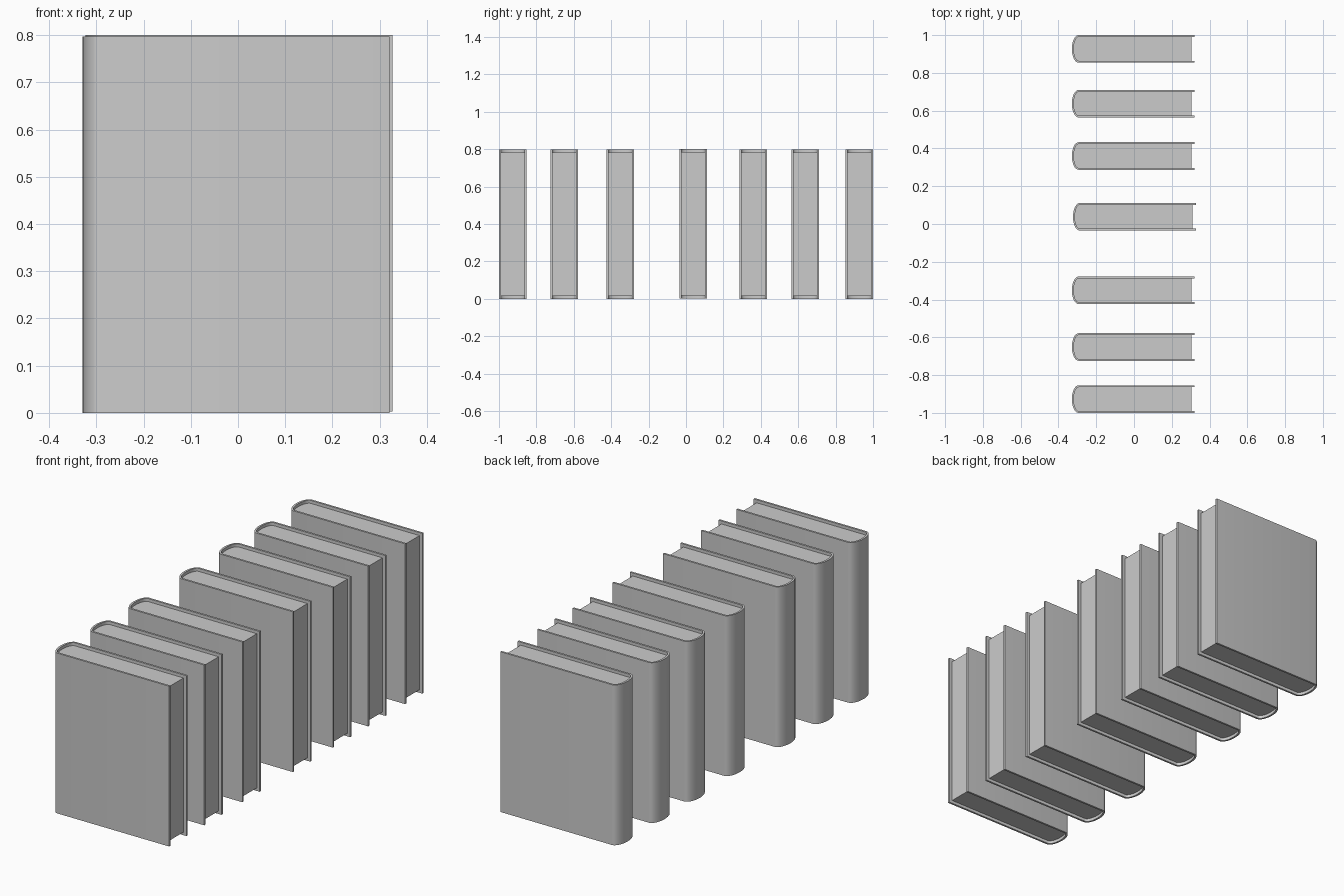
import bpy, bmesh, math

if "Cube" in bpy.data.objects:
    bpy.data.objects.remove(bpy.data.objects["Cube"])

W = 0.146          # book thickness along y
T = 0.010          # cover board thickness
SPINE_X = -0.293   # where the rounded spine begins


def half_round(half, depth, n=16):
    """Spine curve from +y to -y, bulging toward -x."""
    pts = []
    for i in range(n + 1):
        a = math.pi / 2 - math.pi * i / n
        pts.append((SPINE_X - depth * math.cos(a), half * math.sin(a)))
    return pts


def extrude_profile(name, pts, z0, z1, loc):
    bm = bmesh.new()
    face = bm.faces.new([bm.verts.new((x, y, z0)) for x, y in pts])
    ret = bmesh.ops.extrude_face_region(bm, geom=[face])
    for v in ret["geom"]:
        if isinstance(v, bmesh.types.BMVert):
            v.co.z = z1
    bmesh.ops.recalc_face_normals(bm, faces=bm.faces[:])
    me = bpy.data.meshes.new(name)
    bm.to_mesh(me)
    bm.free()
    ob = bpy.data.objects.new(name, me)
    bpy.context.collection.objects.link(ob)
    ob.location = loc
    bpy.ops.object.select_all(action='DESELECT')
    ob.select_set(True)
    bpy.context.view_layer.objects.active = ob
    bpy.ops.object.shade_smooth_by_angle(angle=math.radians(35))
    return ob


# U-shaped cover: two boards joined by a rounded spine
outer = half_round(W / 2, 0.036)
inner = half_round(W / 2 - T, 0.036 - T)
cover = [(0.321, W / 2)] + outer + [(0.321, -W / 2), (0.321, T - W / 2)] \
    + inner[::-1] + [(0.321, W / 2 - T)]

# Page block set slightly inside the cover
pages = [(0.305, W / 2 - T)] + inner + [(0.305, T - W / 2)]

# Row of seven books, the middle one nudged slightly
for i, y in enumerate([-0.927, -0.651, -0.351, 0.038, 0.360, 0.637, 0.927]):
    loc = (0.006, y, 0.003) if i == 3 else (0, y, 0)
    extrude_profile(f"book_cover_{i + 1}", cover, 0.0, 0.797, loc)
    extrude_profile(f"book_pages_{i + 1}", pages, 0.015, 0.782, loc)
